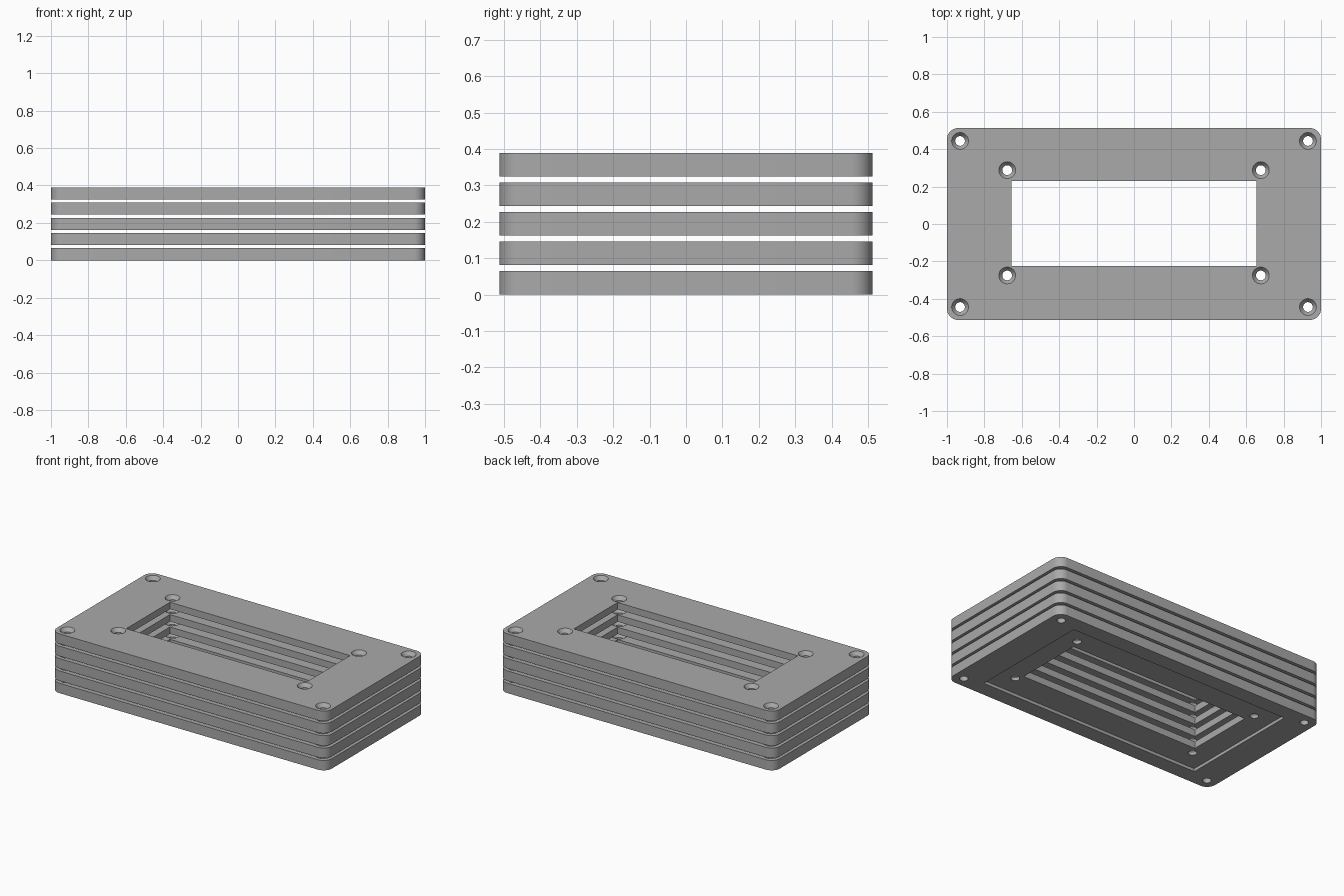
import bpy, bmesh, math

old = bpy.data.objects.get("Cube")
if old:
    bpy.data.objects.remove(old, do_unlink=True)

PLATES = 5
THICK = 0.065
PITCH = 0.0812
HALF_X, HALF_Y = 1.0, 0.513
CORNER = 0.06
RECESS = 0.02

grey = bpy.data.materials.new("plain grey")
grey.use_nodes = True
colour = (0.4, 0.4, 0.4, 1)
grey.diffuse_color = colour
grey.node_tree.nodes["Principled BSDF"].inputs["Base Color"].default_value = colour


def finish(name, bm):
    bmesh.ops.recalc_face_normals(bm, faces=bm.faces)
    mesh = bpy.data.meshes.new(name)
    bm.to_mesh(mesh)
    bm.free()
    mesh.materials.append(grey)
    obj = bpy.data.objects.new(name, mesh)
    bpy.context.collection.objects.link(obj)
    return obj


def prism(name, outline, z0, z1):
    bm = bmesh.new()
    face = bm.faces.new([bm.verts.new((x, y, z0)) for x, y in outline])
    up = bmesh.ops.extrude_face_region(bm, geom=[face])["geom"]
    bmesh.ops.translate(bm, vec=(0, 0, z1 - z0),
                        verts=[v for v in up if isinstance(v, bmesh.types.BMVert)])
    return finish(name, bm)


def rectangle(hx, hy, cy=0):
    return [(-hx, cy - hy), (hx, cy - hy), (hx, cy + hy), (-hx, cy + hy)]


def rounded(hx, hy, r, steps=10):
    points = []
    for quarter, (sx, sy) in enumerate([(1, 1), (-1, 1), (-1, -1), (1, -1)]):
        for i in range(steps + 1):
            a = (quarter + i / steps) * math.pi / 2
            points.append((sx * (hx - r) + r * math.cos(a),
                           sy * (hy - r) + r * math.sin(a)))
    return points


# Countersunk screw holes, lathed around each centre
def screw_cutter(name, centres, sides=32):
    profile = [(0.026, -0.02), (0.026, THICK - 0.024), (0.045, THICK), (0.045, THICK + 0.02)]
    bm = bmesh.new()
    for cx, cy in centres:
        rings = []
        for r, z in profile:
            rings.append([bm.verts.new((cx + r * math.cos(k * math.tau / sides),
                                        cy + r * math.sin(k * math.tau / sides), z))
                          for k in range(sides)])
        for low, high in zip(rings, rings[1:]):
            for k in range(sides):
                n = (k + 1) % sides
                bm.faces.new((low[k], low[n], high[n], high[k]))
        bm.faces.new(rings[0][::-1])
        bm.faces.new(rings[-1])
    return finish(name, bm)


# Plate blank and its cutters
plate = prism("frame_plate_1", rounded(HALF_X, HALF_Y, CORNER), 0, THICK)
holes = [(sx * x, y) for sx in (-1, 1)
         for x, y in ((0.93, 0.444), (0.93, -0.444), (0.678, 0.288), (0.678, -0.275))]
cutters = [
    prism("window_cutter", rectangle(0.655, 0.227, 0.002), -0.1, 0.2),
    prism("recess_cutter", rectangle(0.805, 0.41), -0.1, RECESS),
    screw_cutter("screw_cutter", holes),
]
for cutter in cutters:
    cutter.hide_render = True
    cut = plate.modifiers.new(cutter.name, "BOOLEAN")
    cut.operation = "DIFFERENCE"
    cut.solver = "EXACT"
    cut.object = cutter

# Bake the cuts, then drop the cutters
deps = bpy.context.evaluated_depsgraph_get()
baked = bpy.data.meshes.new_from_object(plate.evaluated_get(deps))
plate.modifiers.clear()
plate.data = baked
for cutter in cutters:
    bpy.data.objects.remove(cutter, do_unlink=True)

bpy.ops.object.select_all(action="DESELECT")
plate.select_set(True)
bpy.context.view_layer.objects.active = plate
bpy.ops.object.shade_smooth_by_angle(angle=math.radians(30))

# Stack of identical plates
for i in range(1, PLATES):
    copy = plate.copy()
    copy.name = f"frame_plate_{i + 1}"
    copy.location.z = i * PITCH
    bpy.context.collection.objects.link(copy)
